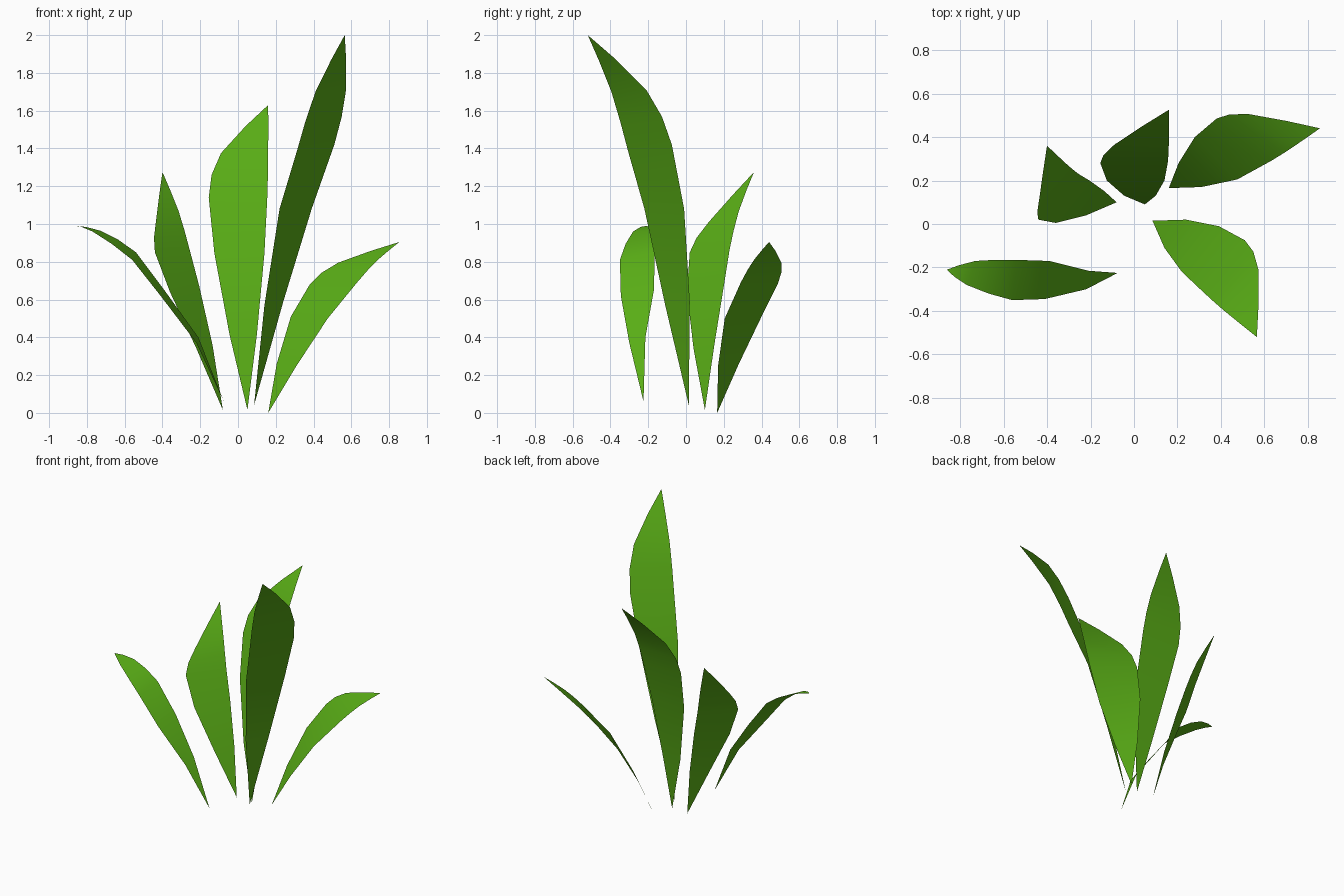
import bpy
import bmesh
from mathutils import Vector

if "Cube" in bpy.data.objects:
    bpy.data.objects.remove(bpy.data.objects["Cube"])

green = bpy.data.materials.new("leaf_green")
green.diffuse_color = (0.10, 0.42, 0.008, 1)
green.use_nodes = True
green.node_tree.nodes["Principled BSDF"].inputs["Base Color"].default_value = green.diffuse_color


def edge_point(pts, u):
    """Smooth interpolation along a leaf edge (Catmull-Rom)."""
    i = min(int(u), len(pts) - 2)
    t = u - i
    p1, p2 = pts[i], pts[i + 1]
    p0 = pts[i - 1] if i else p1
    p3 = pts[i + 2] if i + 2 < len(pts) else p2
    return 0.5 * (2 * p1 + (p2 - p0) * t + (2 * p0 - 5 * p1 + 4 * p2 - p3) * t ** 2
                  + (3 * p1 - p0 - 3 * p2 + p3) * t ** 3)


def leaf(name, base, left, right, tip):
    """Thin blade spanned between its two edges; normals face upward."""
    lo, ro = ([Vector(p) for p in (base, *side, tip)] for side in (left, right))
    bm = bmesh.new()
    vb, vt = bm.verts.new(base), bm.verts.new(tip)
    rows = [[bm.verts.new(edge_point(e, u)) for e in (lo, ro)]
            for u in (1, 2, 3, 3.5, 4, 4.5)]
    bm.faces.new((vb, rows[0][1], rows[0][0]))
    for (l0, r0), (l1, r1) in zip(rows, rows[1:]):
        bm.faces.new((l0, r0, r1, l1))
    bm.faces.new((rows[-1][0], rows[-1][1], vt))
    for f in bm.faces:
        f.smooth = True
    mesh = bpy.data.meshes.new(name)
    bm.to_mesh(mesh)
    bm.free()
    mesh.materials.append(green)
    bpy.context.collection.objects.link(bpy.data.objects.new(name, mesh))


# Tall leaf leaning forward
leaf("tall_front_leaf", (.085, .015, .04),
     [(.24, .02, .59), (.39, -.01, 1.08), (.51, -.075, 1.42), (.572, -.21, 1.71)],
     [(.14, -.11, .57), (.22, -.22, 1.08), (.31, -.305, 1.38), (.41, -.395, 1.70)],
     (.565, -.52, 2.0))

# Upright leaf at the back
leaf("back_leaf", (.05, .09, .015),
     [(-.045, .13, .415), (-.125, .2, .845), (-.155, .28, 1.14), (-.09, .365, 1.375)],
     [(.1, .13, .415), (.14, .2, .845), (.155, .28, 1.14), (.16, .365, 1.375)],
     (.16, .525, 1.63))

# Low leaf arching to the right
leaf("right_leaf", (.16, .165, 0),
     [(.205, .28, .26), (.28, .4, .51), (.38, .485, .68), (.53, .505, .795)],
     [(.31, .17, .25), (.475, .205, .5), (.63, .29, .69), (.74, .36, .81)],
     (.855, .44, .905))

# Leaf leaning back and left
leaf("back_left_leaf", (-.08, .1, .015),
     [(-.22, .04, .34), (-.36, .005, .64), (-.44, .02, .85), (-.435, .12, 1.01)],
     [(-.135, .15, .36), (-.205, .2, .67), (-.255, .23, .86), (-.315, .28, 1.07)],
     (-.4, .36, 1.275))

# Low leaf arching to the left
leaf("left_leaf", (-.075, -.225, .06),
     [(-.22, -.3, .37), (-.41, -.345, .62), (-.56, -.35, .81), (-.77, -.28, .96)],
     [(-.21, -.215, .40), (-.39, -.17, .65), (-.54, -.165, .85), (-.73, -.17, .965)],
     (-.86, -.21, .99))
